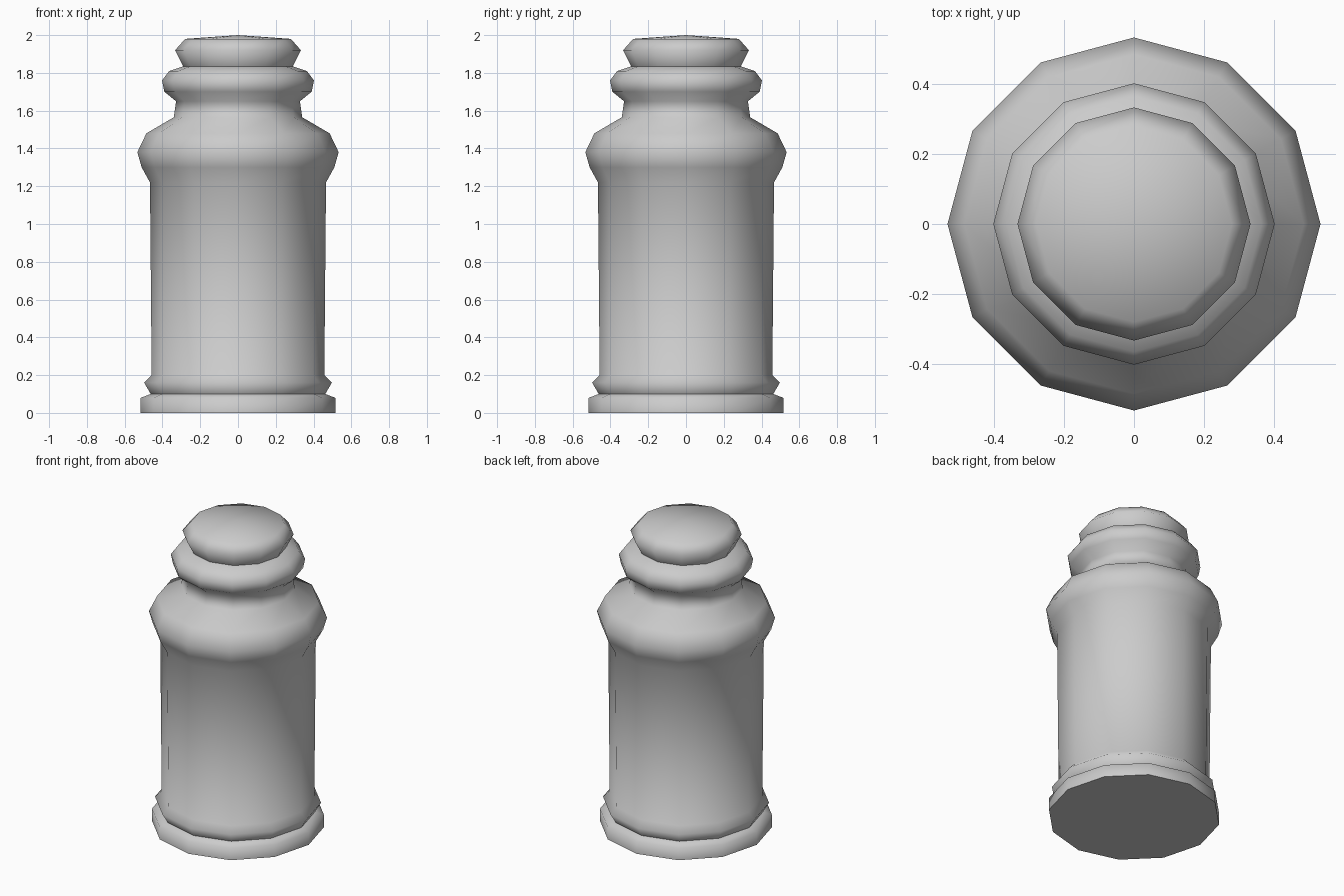
import bpy, bmesh, math

if "Cube" in bpy.data.objects:
    bpy.data.objects.remove(bpy.data.objects["Cube"])

SIDES = 12

# Outer profile (radius, height), from the base to the rim of the lid
PROFILE = [
    (0.515, 0.0), (0.515, 0.08),                                # foot
    (0.462, 0.10), (0.497, 0.16), (0.457, 0.20),                # groove and lower bead
    (0.466, 1.22), (0.51, 1.30), (0.533, 1.38), (0.485, 1.48),  # wall and shoulder
    (0.34, 1.565), (0.328, 1.65),                               # neck
    (0.39, 1.70), (0.402, 1.76), (0.365, 1.81),                 # collar
    (0.29, 1.835), (0.333, 1.92), (0.28, 1.98),                 # lid
]


def lathe(name, profile, top_z):
    bm = bmesh.new()
    rings = []
    for r, z in profile:
        rings.append([bm.verts.new((r * math.cos(2 * math.pi * i / SIDES),
                                    r * math.sin(2 * math.pi * i / SIDES), z))
                      for i in range(SIDES)])
    # Side walls
    for low, high in zip(rings, rings[1:]):
        for i in range(SIDES):
            j = (i + 1) % SIDES
            bm.faces.new((low[i], low[j], high[j], high[i]))
    # Flat bottom and slightly domed top
    bm.faces.new(rings[0][::-1])
    apex = bm.verts.new((0, 0, top_z))
    for i in range(SIDES):
        bm.faces.new((rings[-1][i], rings[-1][(i + 1) % SIDES], apex))
    mesh = bpy.data.meshes.new(name)
    bm.to_mesh(mesh)
    bm.free()
    obj = bpy.data.objects.new(name, mesh)
    bpy.context.collection.objects.link(obj)
    return obj


jar = lathe("lidded_jar", PROFILE, 2.0)
bpy.context.view_layer.objects.active = jar
jar.select_set(True)
bpy.ops.object.shade_smooth_by_angle(angle=math.radians(85))
